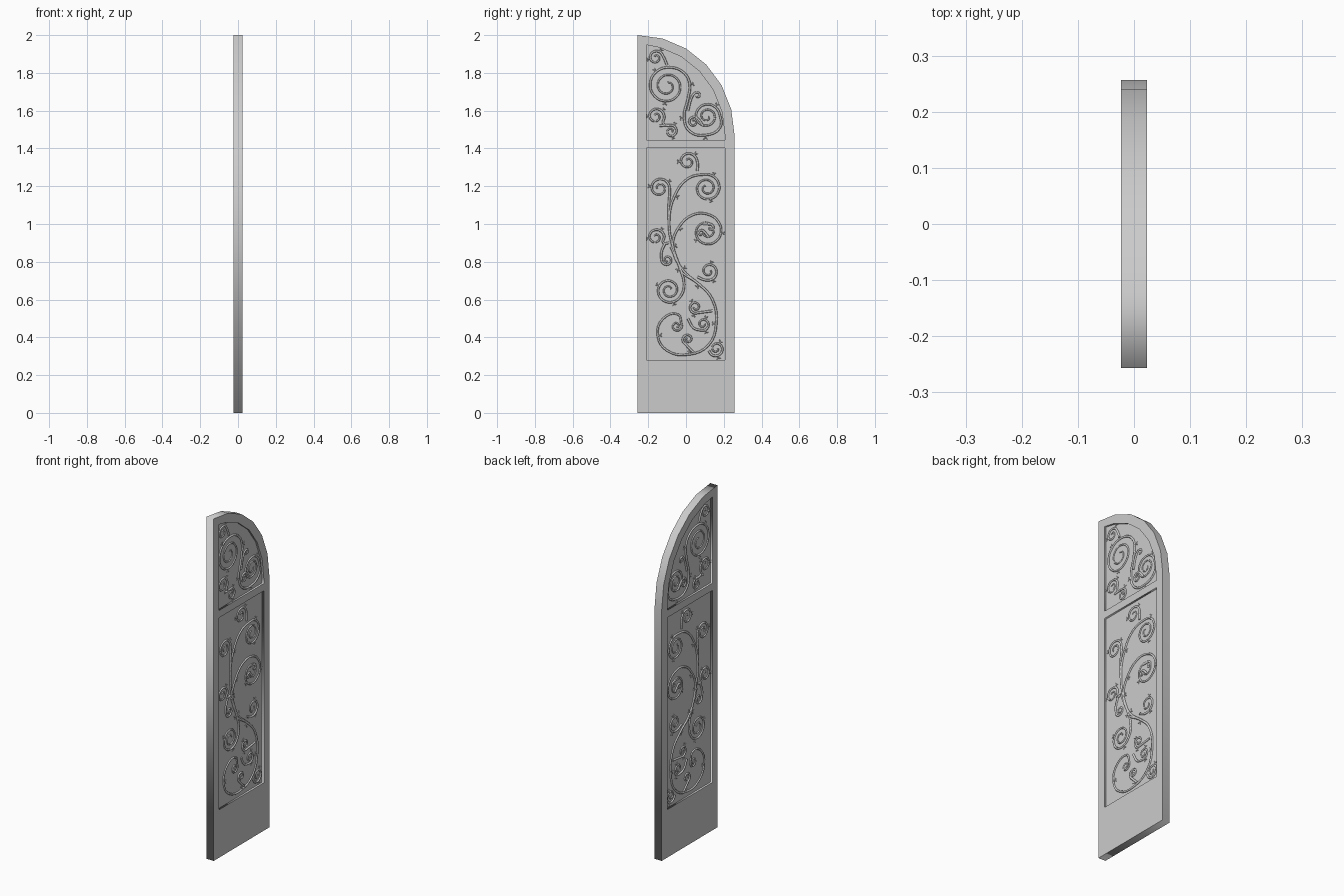
import bpy
from math import sin, cos, atan2, radians, pi, copysign
from mathutils import Vector

cube = bpy.data.objects.get("Cube")
if cube:
    bpy.data.objects.remove(cube)

HALF, CORE = 0.023, 0.012        # half thickness of frame and of recessed panels
LEFT, RIGHT, SPRING = -0.257, 0.257, 1.47

grey = bpy.data.materials.new("plain grey")
grey.use_nodes = True
grey.diffuse_color = (0.6, 0.6, 0.6, 1)
grey.node_tree.nodes["Principled BSDF"].inputs["Base Color"].default_value = (0.6, 0.6, 0.6, 1)


def finish(name, curve):
    """Turn a curve drawn in the (y, z) plane into a standing mesh object."""
    temp = bpy.data.objects.new(name + "_curve", curve)
    bpy.context.collection.objects.link(temp)
    graph = bpy.context.evaluated_depsgraph_get()
    mesh = bpy.data.meshes.new_from_object(temp.evaluated_get(graph))
    bpy.data.objects.remove(temp)
    mesh.materials.clear()
    mesh.materials.append(grey)
    obj = bpy.data.objects.new(name, mesh)
    obj.rotation_euler = (pi / 2, 0, pi / 2)
    bpy.context.collection.objects.link(obj)
    return obj


def plate(name, outlines, half):
    """Flat filled plate; outlines after the first become holes."""
    curve = bpy.data.curves.new(name, "CURVE")
    curve.dimensions, curve.fill_mode, curve.extrude = "2D", "BOTH", half
    for outline in outlines:
        spline = curve.splines.new("POLY")
        spline.points.add(len(outline) - 1)
        for point, (a, b) in zip(spline.points, outline):
            point.co = (a, b, 0, 1)
        spline.use_cyclic_u = True
    return finish(name, curve)


def arch(width, height, steps):
    return [(LEFT + width * sin(radians(15 * i)), SPRING + height * cos(radians(15 * i)))
            for i in steps]


# Frame with a quarter-round top and two recessed panels
outer = [(LEFT, 0), (LEFT, 2)] + arch(RIGHT - LEFT, 0.53, range(1, 7)) + [(RIGHT, 0)]
upper = [(-0.21, 1.445), (-0.21, 1.948)] + arch(0.463, 0.48, range(1, 7)) + [(0.206, 1.445)]
lower = [(-0.21, 0.28), (-0.21, 1.402), (0.206, 1.402), (0.206, 0.28)]
plate("door_frame", [outer, upper, lower], HALF)
plate("upper_panel", [upper], CORE)
plate("lower_panel", [lower], CORE)

# Scrollwork: centre, radius, signed turns, then the stem leading in (hundredths)
upper_vines = [
    ((-10, 173), 10, 2.2, (1, 166), (2, 174), (-1, 180)),
    ((11, 157), 7, 2.2, (1, 166), (-1, 156), (2, 149), (10, 147), (18, 151)),
    ((-16, 188), 4, 1.6, (-10, 184)),
    ((-16, 157), 4.5, 1.6, (-9, 152), (-12, 153)),
    ((-8, 149), 3.5, -1.5, (-14, 152)),
    ((4, 154), 3, 1.5, (9, 152)),
    ((6, 168), 2, -1, (1, 160), (3, 167)),
]
lower_vines = [
    ((11, 119), 7.5, -2.2, (-2, 74), (-7, 88), (-9, 101), (-6, 115), (1, 124)),
    ((-5, 46), 3, -1.5, (-2, 74), (7, 68), (14, 60), (16, 47), (12, 36), (2, 31),
     (-10, 33), (-15, 41), (-12, 50), (-4, 52)),
    ((11, 96), 8, -1.8, (7, 68), (-2, 76), (-7, 88), (-4, 98), (4, 105), (12, 105)),
    ((-9, 65), 7, -2, (-8, 88), (-3, 76), (-1, 68)),
    ((-14, 119), 5.5, 1.8, (-9, 100), (-9, 112)),
    ((1, 133), 5, 1.6, (6, 128)),
    ((-16, 93), 4.5, 1.6, (-9, 90), (-12, 90)),
    ((-10, 81), 3, 1.5, (-11, 90), (-13, 85)),
    ((12, 75), 5, 1.6, (6, 72)),
    ((5, 56), 3.5, -1.5, (14, 54)),
    ((9, 47), 3.5, 1.5, (1, 50), (4, 45)),
    ((1, 39), 3, -1.5, (4, 32)),
    ((16, 34), 4, 1.6, (12, 33)),
    ((8, 95), 2, 1, (12, 93)),
    ((13, 98), 2, -1, (9, 100)),
]


def strand(curve, points, depth, start=1.0, end=0.6):
    spline = curve.splines.new("BEZIER")
    spline.bezier_points.add(len(points) - 1)
    last = len(points) - 1
    for i, (bead, p) in enumerate(zip(spline.bezier_points, points)):
        bead.co = (p[0] / 100, p[1] / 100, depth)
        bead.handle_left_type = bead.handle_right_type = "AUTO"
        bead.radius = start + (end - start) * i / last


def leaf(curve, base, way, depth):
    """Forked bud pointing out from the vine."""
    side = Vector((-way.y, way.x))
    neck = base + way
    for sign in (-1, 1):
        strand(curve, [base, neck, neck + way * 0.8 + side * sign * 0.9], depth, 0.7, 0.35)


def scrollwork(name, vines, depth):
    curve = bpy.data.curves.new(name, "CURVE")
    curve.dimensions = "3D"
    curve.bevel_depth, curve.bevel_resolution, curve.resolution_u = 0.0065, 1, 4
    curve.use_fill_caps = True
    for centre, radius, turns, *stem in vines:
        centre, stem = Vector(centre), [Vector(p) for p in stem]
        away = stem[-1] - centre
        angle = atan2(away.y, away.x)
        count = int(abs(turns) * 8)
        points = list(stem)
        for i in range(1, count + 1):
            turn = angle + copysign(i * pi / 4, turns)
            way = Vector((cos(turn), sin(turn)))
            spot = centre + way * radius * (1 - 0.85 * (i - 1) / count)
            points.append(spot)
            if radius > 3 and i in (2, 5):
                leaf(curve, spot, way * 1.1, depth)
        strand(curve, points, depth)
        # Buds along the longer stems
        for i in range(1, len(stem) - 1, 2):
            along = (stem[i + 1] - stem[i - 1]).normalized()
            leaf(curve, stem[i], Vector((along.y, -along.x)) * 1.2, depth)
    finish(name, curve)


for side, depth in (("left", CORE), ("right", -CORE)):
    scrollwork("upper_scrollwork_" + side, upper_vines, depth)
    scrollwork("lower_scrollwork_" + side, lower_vines, depth)
